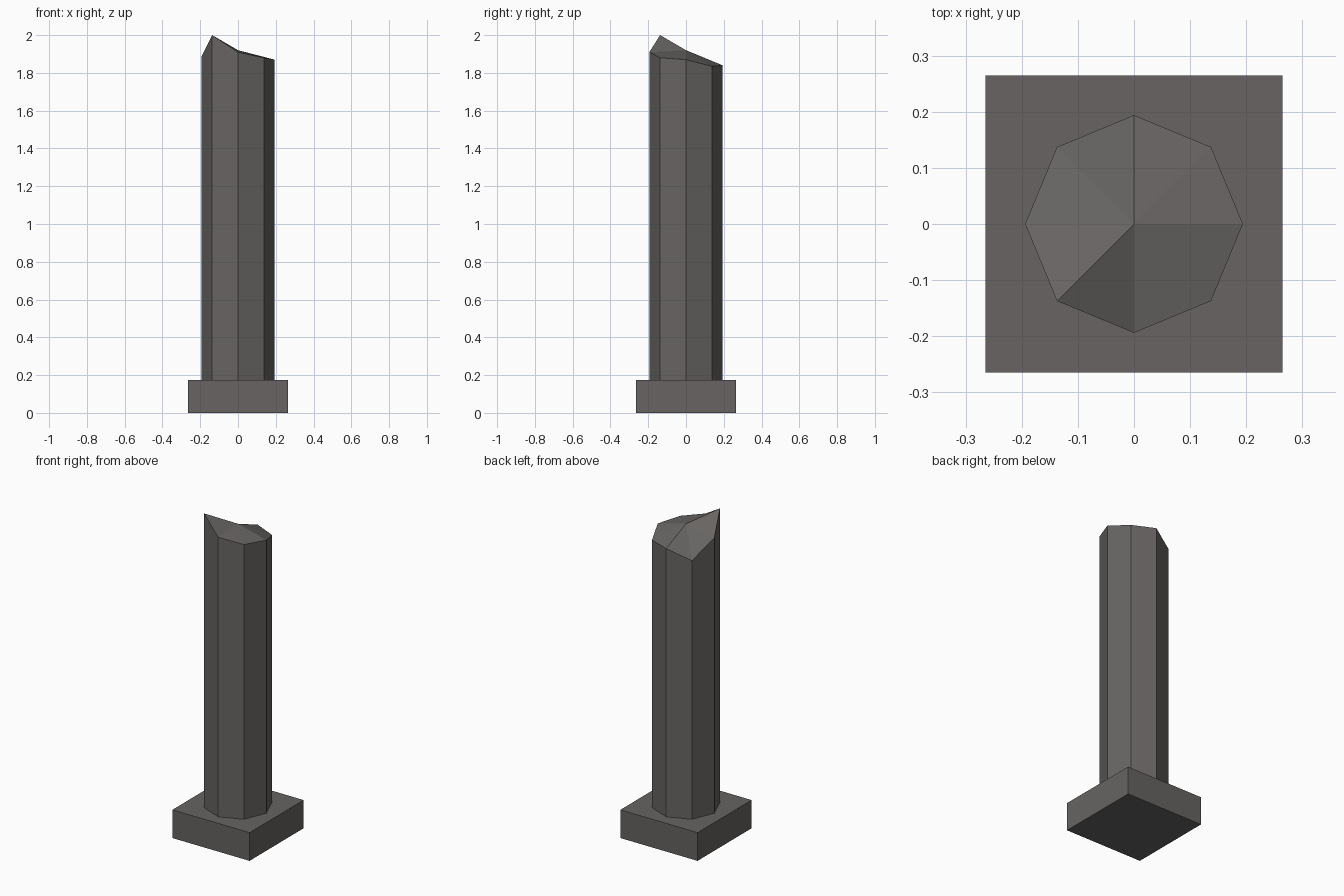
import bpy, bmesh, math

if "Cube" in bpy.data.objects:
    bpy.data.objects.remove(bpy.data.objects["Cube"])

stone = bpy.data.materials.new("dark grey stone")
stone.diffuse_color = (0.135, 0.127, 0.122, 1)
stone.use_nodes = True
stone.node_tree.nodes["Principled BSDF"].inputs["Base Color"].default_value = stone.diffuse_color


def add_object(name, bm):
    bmesh.ops.recalc_face_normals(bm, faces=bm.faces)
    mesh = bpy.data.meshes.new(name)
    bm.to_mesh(mesh)
    bm.free()
    mesh.materials.append(stone)
    obj = bpy.data.objects.new(name, mesh)
    bpy.context.collection.objects.link(obj)
    return obj


BASE_TOP = 0.175
BASE_WIDTH = 0.53

# Square plinth
bm = bmesh.new()
bmesh.ops.create_cube(bm, size=1)
for v in bm.verts:
    v.co.x *= BASE_WIDTH
    v.co.y *= BASE_WIDTH
    v.co.z = (v.co.z + 0.5) * BASE_TOP
add_object("plinth", bm)

# Octagonal shaft with a broken top: rim heights go counter-clockwise from +x
RADIUS = 0.194
RIM = [1.87, 1.835, 1.84, 1.78, 1.885, 2.0, 1.91, 1.88]
CENTRE = 1.92

bm = bmesh.new()
bottom, top = [], []
for i, height in enumerate(RIM):
    a = i * math.tau / len(RIM)
    x, y = RADIUS * math.cos(a), RADIUS * math.sin(a)
    bottom.append(bm.verts.new((x, y, BASE_TOP)))
    top.append(bm.verts.new((x, y, height)))
peak = bm.verts.new((0, 0, CENTRE))
for i in range(len(RIM)):
    j = (i + 1) % len(RIM)
    bm.faces.new((bottom[i], bottom[j], top[j], top[i]))
    bm.faces.new((top[i], top[j], peak))
bm.faces.new(bottom[::-1])
add_object("broken_shaft", bm)
